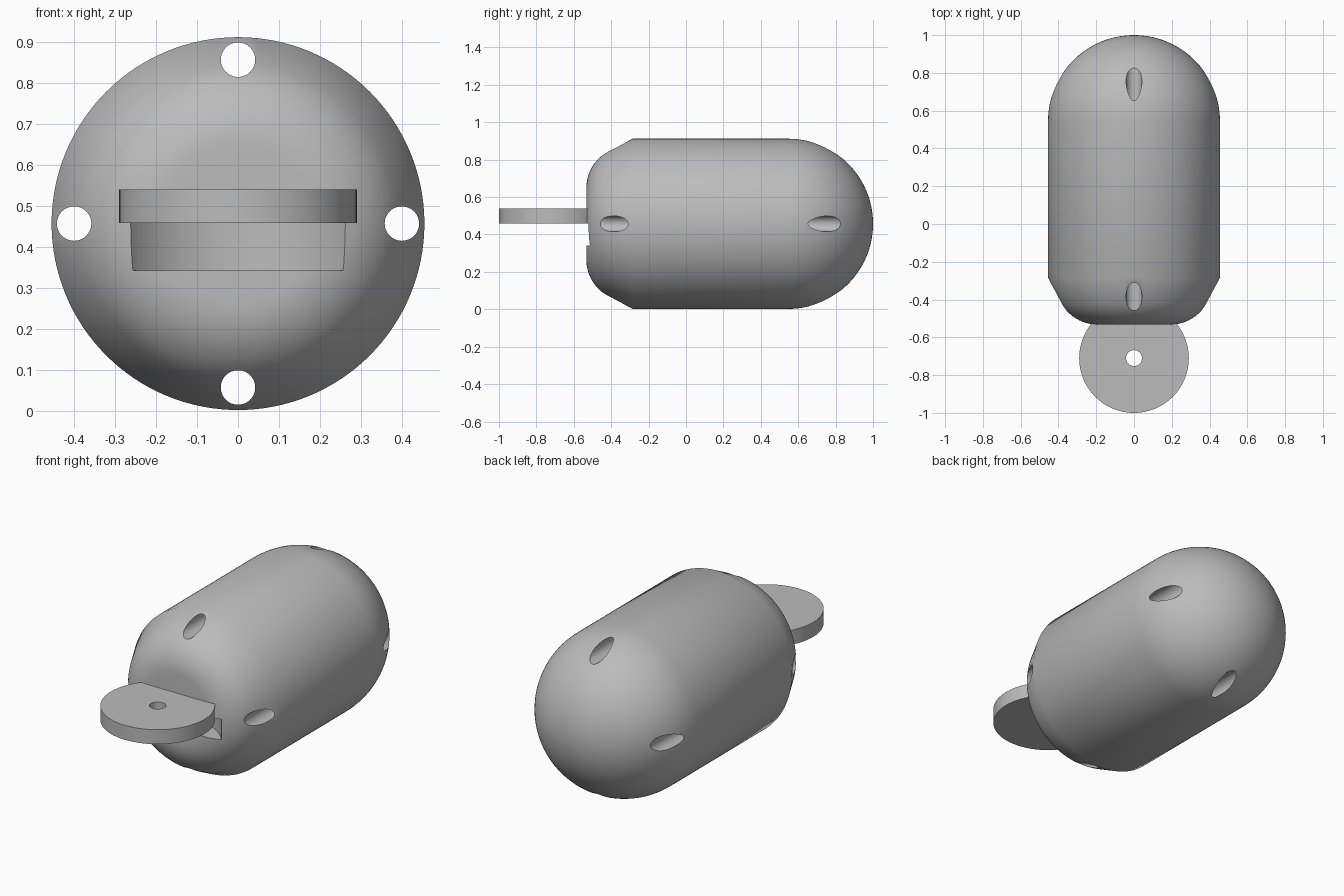
import bpy, bmesh
from math import sin, cos, pi, radians
from mathutils import Matrix, Vector

if "Cube" in bpy.data.objects:
    bpy.data.objects.remove(bpy.data.objects["Cube"])

AXIS_Z = 0.457      # height of the body's long axis
RADIUS = 0.455      # body radius
DISC_Y = -0.71      # centre of the mounting disc

grey = bpy.data.materials.new("plain grey")
grey.use_nodes = True
grey.diffuse_color = (0.5, 0.5, 0.5, 1)
grey.node_tree.nodes["Principled BSDF"].inputs["Base Color"].default_value = (0.5, 0.5, 0.5, 1)


def new_object(name, bm):
    bmesh.ops.recalc_face_normals(bm, faces=bm.faces)
    mesh = bpy.data.meshes.new(name)
    bm.to_mesh(mesh)
    bm.free()
    mesh.materials.append(grey)
    obj = bpy.data.objects.new(name, mesh)
    bpy.context.collection.objects.link(obj)
    return obj


def lathe(name, profile, steps=128):
    """Spin (radius, y) points around the body axis; both ends lie on the axis."""
    bm = bmesh.new()
    verts = [bm.verts.new((r, y, AXIS_Z)) for r, y in profile]
    edges = [bm.edges.new(pair) for pair in zip(verts, verts[1:])]
    bmesh.ops.spin(bm, geom=verts + edges, cent=(0, 0, AXIS_Z), axis=(0, 1, 0),
                   angle=2 * pi, steps=steps)
    bmesh.ops.remove_doubles(bm, verts=bm.verts, dist=1e-5)
    return new_object(name, bm)


def cylinder(name, radius, depth, centre, along_y=False, segments=48):
    bm = bmesh.new()
    turn = Matrix.Rotation(pi / 2 if along_y else 0, 4, 'X')
    bmesh.ops.create_cone(bm, cap_ends=True, segments=segments, radius1=radius,
                          radius2=radius, depth=depth,
                          matrix=Matrix.Translation(Vector(centre)) @ turn)
    return new_object(name, bm)


def cut(target, cutter):
    cutter.hide_render = True
    mod = target.modifiers.new("cut", 'BOOLEAN')
    mod.operation = 'DIFFERENCE'
    mod.solver = 'EXACT'
    mod.object = cutter
    bpy.context.view_layer.objects.active = target
    bpy.ops.object.modifier_apply(modifier=mod.name)
    bpy.data.objects.remove(cutter)


def smooth(obj):
    bpy.ops.object.select_all(action='DESELECT')
    obj.select_set(True)
    bpy.context.view_layer.objects.active = obj
    bpy.ops.object.shade_smooth_by_angle(angle=radians(32))


# Capsule body: flat nose, rounded shoulder, short cone, cylinder, domed back
sweep = radians(62.5)
shoulder = [(0.19 + 0.225 * sin(sweep * i / 14), -0.308 - 0.225 * cos(sweep * i / 14))
            for i in range(15)]
dome = [(RADIUS * cos(pi / 2 * i / 32), 0.545 + RADIUS * sin(pi / 2 * i / 32))
        for i in range(32)]
profile = [(0, -0.533)] + shoulder + [(RADIUS, -0.285)] + dome + [(0, 1)]
body = lathe("capsule_body", profile)

# Four bolt holes running the full length of the body
for i in range(4):
    a = pi / 2 * i
    cut(body, cylinder("bolt_hole", 0.042, 3,
                       (0.4 * cos(a), 0, AXIS_Z + 0.4 * sin(a)), along_y=True))

# Curved clearance slot below the disc
cut(body, cylinder("clearance_slot", 0.323, 0.118, (0, DISC_Y, 0.401), segments=96))
smooth(body)

# Mounting disc with its pin hole
disc = cylinder("mounting_disc", 0.29, 0.081, (0, DISC_Y, 0.4995), segments=96)
cut(disc, cylinder("pin_hole", 0.042, 0.5, (0, DISC_Y, 0.5)))
smooth(disc)
